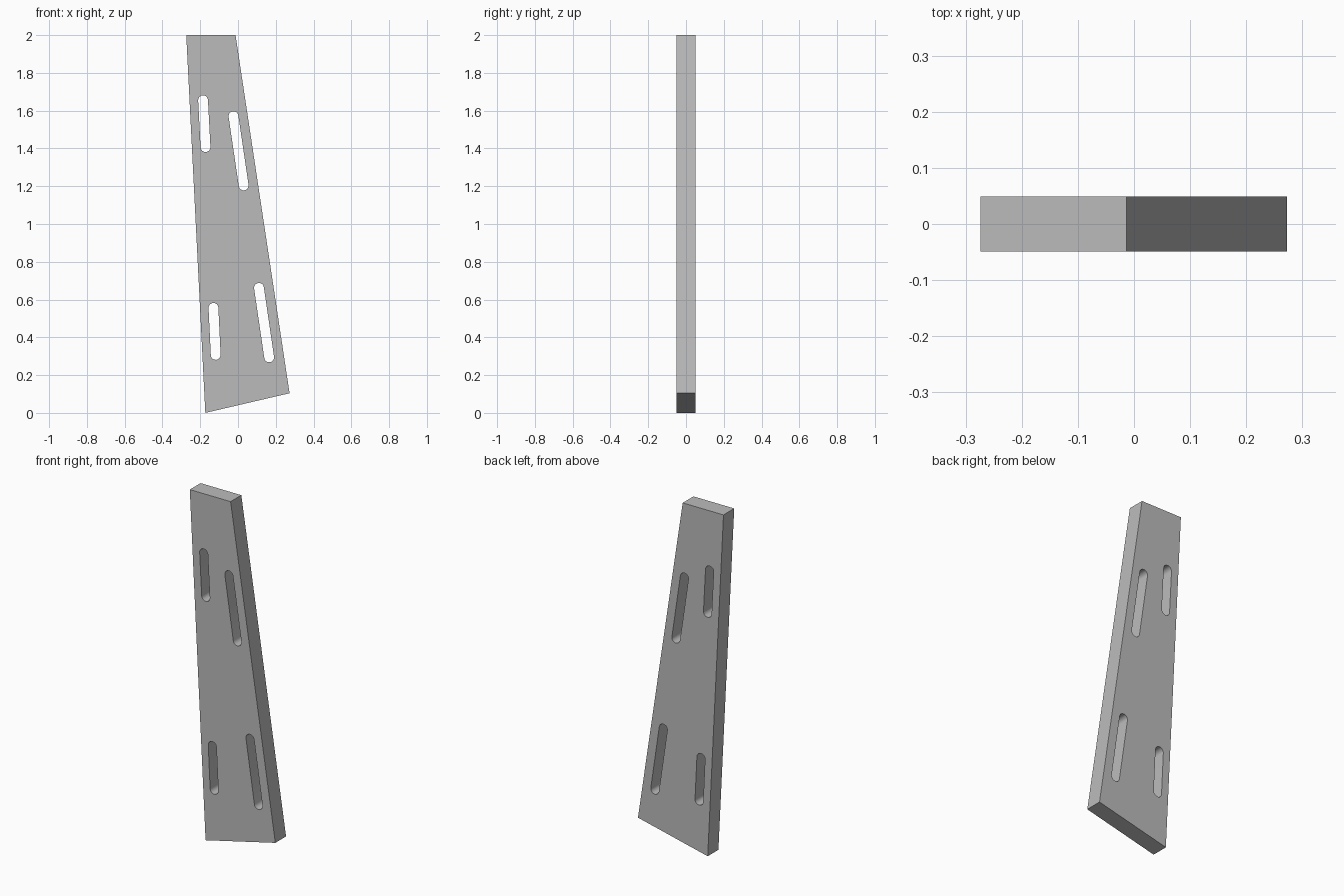
import bpy
import bmesh
from math import pi, cos, sin, atan2, radians

cube = bpy.data.objects.get("Cube")
if cube:
    bpy.data.objects.remove(cube, do_unlink=True)

HALF_THICKNESS = 0.049
SLOT_RADIUS = 0.026
ARC_STEPS = 12

# Plain grey material
grey = bpy.data.materials.new("plain_grey")
grey.use_nodes = True
colour = (0.5, 0.5, 0.5, 1)
grey.diffuse_color = colour
grey.node_tree.nodes["Principled BSDF"].inputs["Base Color"].default_value = colour


def slot_outline(top, bottom, r=SLOT_RADIUS):
    """Rounded slot running between two end centres."""
    angle = atan2(top[1] - bottom[1], top[0] - bottom[0])
    points = []
    for (cx, cz), start in ((top, angle - pi / 2), (bottom, angle + pi / 2)):
        for i in range(ARC_STEPS + 1):
            a = start + pi * i / ARC_STEPS
            points.append((cx + r * cos(a), cz + r * sin(a)))
    return points


# Tapered board outline and its four slots, parallel to the nearest edge
board = [(-0.274, 2), (-0.013, 2), (0.273, 0.104), (-0.173, 0)]
slots = [
    ((-0.185, 1.655), (-0.172, 1.407)),
    ((-0.024, 1.571), (0.030, 1.204)),
    ((-0.130, 0.556), (-0.118, 0.307)),
    ((0.111, 0.662), (0.165, 0.294)),
]

# Filled curve: inner loops become through holes
curve = bpy.data.curves.new("slotted_board", "CURVE")
curve.dimensions = "2D"
curve.fill_mode = "BOTH"
curve.extrude = HALF_THICKNESS
for outline in [board] + [slot_outline(*s) for s in slots]:
    spline = curve.splines.new("POLY")
    spline.points.add(len(outline) - 1)
    for point, (x, z) in zip(spline.points, outline):
        point.co = (x, z, 0, 1)
    spline.use_cyclic_u = True
curve.materials.append(grey)

obj = bpy.data.objects.new("slotted_board", curve)
bpy.context.collection.objects.link(obj)
obj.rotation_euler.x = pi / 2

# Turn into a clean closed mesh
bpy.ops.object.select_all(action="DESELECT")
obj.select_set(True)
bpy.context.view_layer.objects.active = obj
bpy.ops.object.convert(target="MESH")
bpy.ops.object.transform_apply(location=False, rotation=True, scale=False)
bm = bmesh.new()
bm.from_mesh(obj.data)
bmesh.ops.remove_doubles(bm, verts=bm.verts, dist=0.0001)
bmesh.ops.recalc_face_normals(bm, faces=bm.faces)
bm.to_mesh(obj.data)
bm.free()
bpy.ops.object.shade_smooth_by_angle(angle=radians(30))
